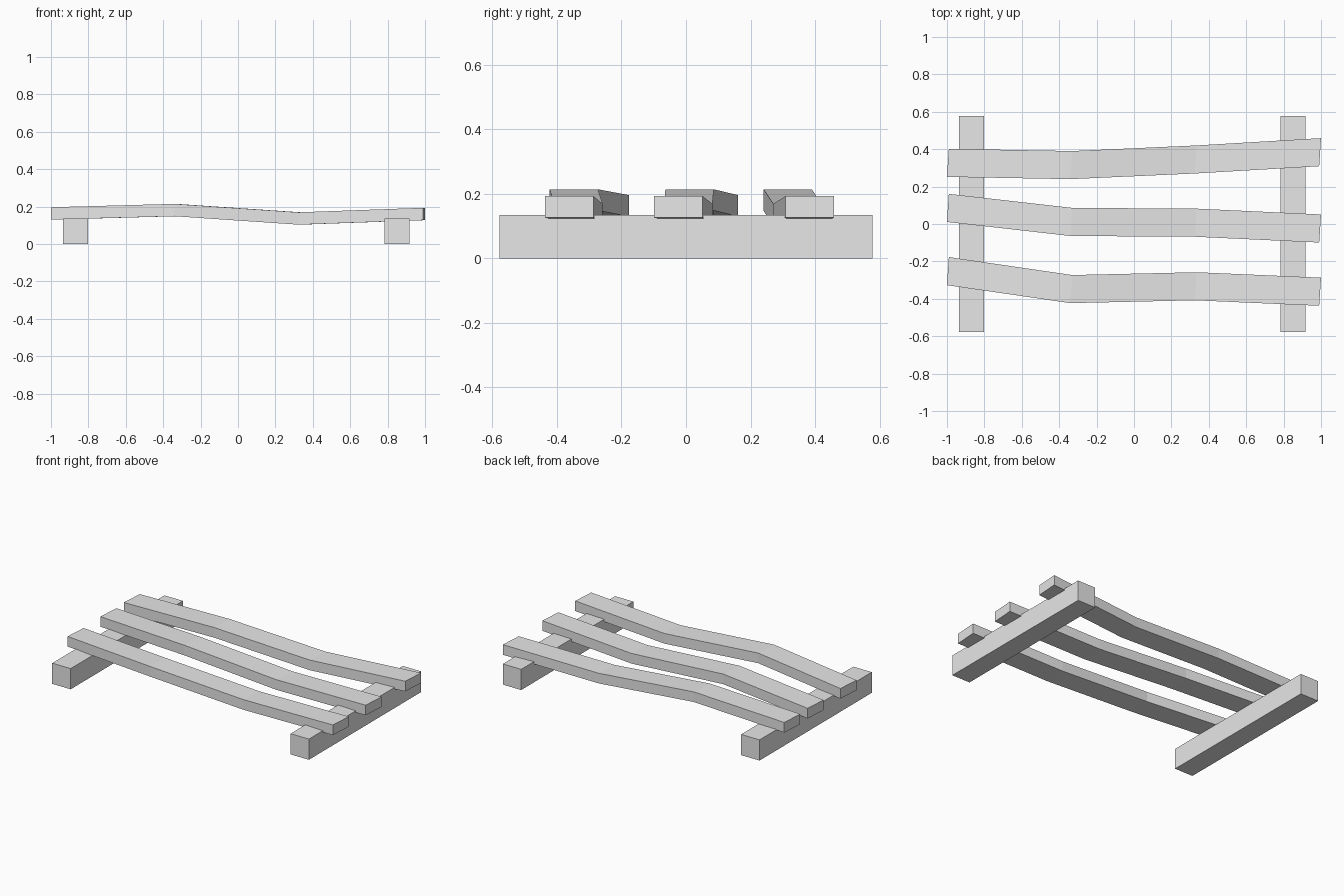
import bpy
import bmesh

if "Cube" in bpy.data.objects:
    bpy.data.objects.remove(bpy.data.objects["Cube"])

# One plain grey for the whole pallet
grey = bpy.data.materials.new("plain_grey")
grey.use_nodes = True
colour = (0.8, 0.8, 0.8, 1)
grey.diffuse_color = colour
grey.node_tree.nodes["Principled BSDF"].inputs["Base Color"].default_value = colour


def sweep(name, path, width, height, slant=0):
    """Rectangular bar along x; path points are (x, y centre, z bottom)."""
    bm = bmesh.new()
    rings = []
    for x, y, z in path:
        rings.append([bm.verts.new((x + sy * slant, y + sy * width / 2, z + up * height))
                      for sy, up in ((-1, 0), (1, 0), (1, 1), (-1, 1))])
    for a, b in zip(rings, rings[1:]):
        for i in range(4):
            j = (i + 1) % 4
            bm.faces.new((a[i], a[j], b[j], b[i]))
    bm.faces.new(rings[0])
    bm.faces.new(rings[-1])
    bmesh.ops.recalc_face_normals(bm, faces=bm.faces)
    mesh = bpy.data.meshes.new(name)
    bm.to_mesh(mesh)
    bm.free()
    mesh.materials.append(grey)
    obj = bpy.data.objects.new(name, mesh)
    bpy.context.collection.objects.link(obj)
    return obj


# Two straight bearers running front to back
for name, left, right in (("right_bearer", -0.935, -0.802), ("left_bearer", 0.784, 0.916)):
    sweep(name, [(left, 0, 0), (right, 0, 0)], 1.156, 0.135)

# Three warped planks laid across the bearers
stations = (-0.995, -0.335, 0.33, 0.995)
heights = (0.13, 0.148, 0.103, 0.127)
planks = {
    "front_plank": (-0.252, -0.348, -0.333, -0.362),
    "middle_plank": (0.086, 0.011, 0.007, -0.024),
    "back_plank": (0.327, 0.315, 0.345, 0.384),
}
for name, centres in planks.items():
    sweep(name, list(zip(stations, centres, heights)), 0.15, 0.066, slant=0.005)
